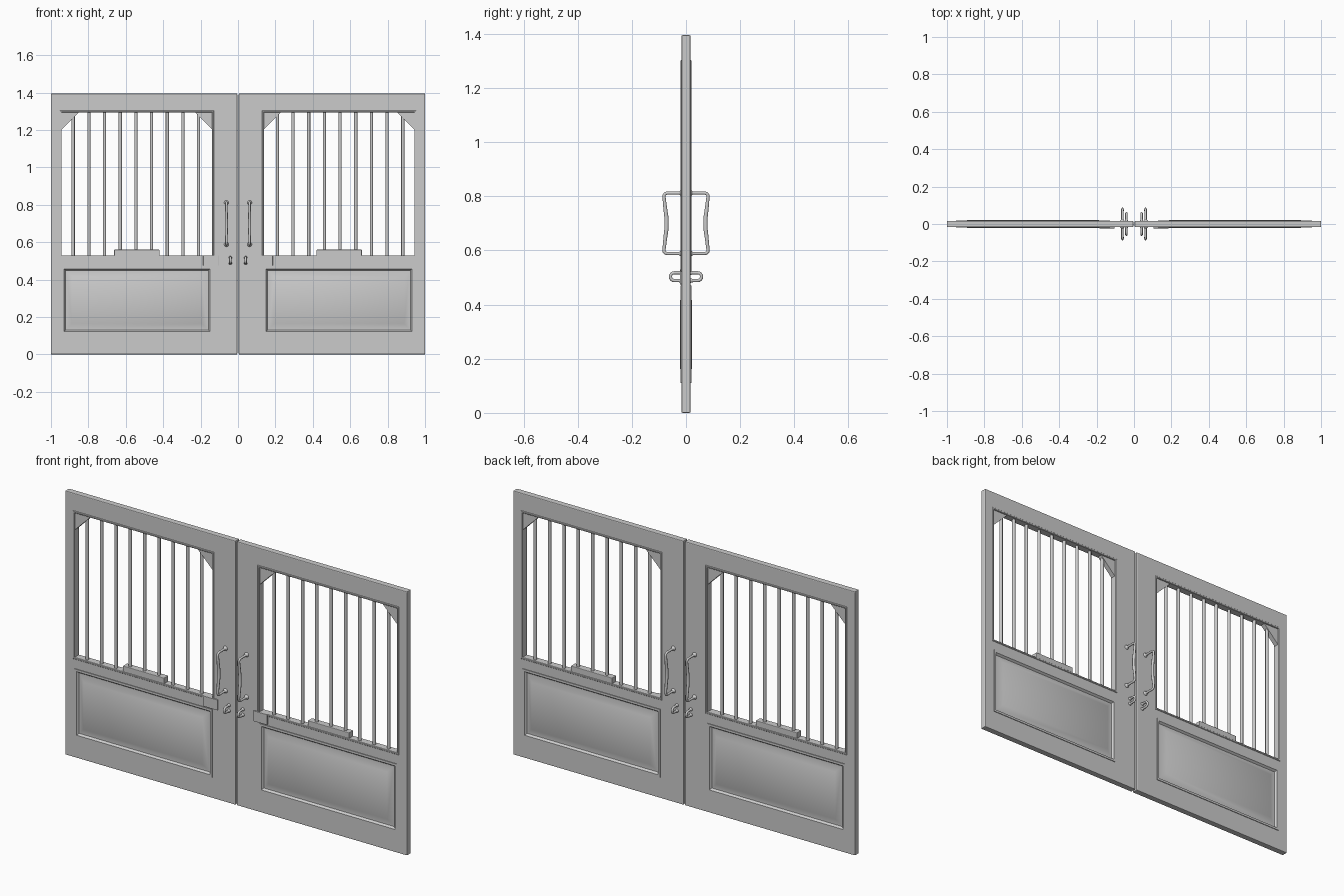
import bpy, math

if "Cube" in bpy.data.objects:
    bpy.data.objects.remove(bpy.data.objects["Cube"])


def mirror(ob, y=False):
    # everything is built as the left leaf, then mirrored about the world centre
    m = ob.modifiers.new("mirror", 'MIRROR')
    m.use_axis = (True, y, False)
    m.use_mirror_merge = False


def mesh_object(name, verts, faces):
    me = bpy.data.meshes.new(name)
    me.from_pydata(verts, [], faces)
    ob = bpy.data.objects.new(name, me)
    bpy.context.collection.objects.link(ob)
    return ob


def smooth(ob, angle=40):
    bpy.ops.object.select_all(action='DESELECT')
    bpy.context.view_layer.objects.active = ob
    ob.select_set(True)
    bpy.ops.object.shade_smooth_by_angle(angle=math.radians(angle))


def box(name, x0, x1, y0, y1, z0, z1, bevel=0.0):
    v = [(x, y, z) for x in (x0, x1) for y in (y0, y1) for z in (z0, z1)]
    f = [(0, 1, 3, 2), (4, 6, 7, 5), (0, 4, 5, 1), (2, 3, 7, 6), (0, 2, 6, 4), (1, 5, 7, 3)]
    ob = mesh_object(name, v, f)
    if bevel:
        b = ob.modifiers.new("bevel", 'BEVEL')
        b.width, b.segments = bevel, 2
    return ob


def rings(name, x0, x1, z0, z1, profile, cap):
    # nested rectangles: profile is (inset, height above the middle plane)
    v, f = [], []
    for d, h in profile:
        v += [(x0 + d, -h, z0 + d), (x1 - d, -h, z0 + d), (x1 - d, -h, z1 - d), (x0 + d, -h, z1 - d)]
    for r in range(len(profile) - 1):
        for i in range(4):
            j = (i + 1) % 4
            f.append((r * 4 + i, r * 4 + j, r * 4 + 4 + j, r * 4 + 4 + i))
    if cap:
        n = len(v) - 4
        f.append((n, n + 1, n + 2, n + 3))
    ob = mesh_object(name, v, f)
    mirror(ob, True)
    return ob


def tube(name, x, pts, radius):
    # pts: (y, z, radius factor)
    cu = bpy.data.curves.new(name, 'CURVE')
    cu.dimensions = '3D'
    cu.bevel_depth, cu.bevel_resolution, cu.use_fill_caps = radius, 3, True
    s = cu.splines.new('POLY')
    s.points.add(len(pts) - 1)
    for p, (y, z, r) in zip(s.points, pts):
        p.co, p.radius = (x, y, z, 1), r
    ob = bpy.data.objects.new(name, cu)
    bpy.context.collection.objects.link(ob)
    bpy.ops.object.select_all(action='DESELECT')
    bpy.context.view_layer.objects.active = ob
    ob.select_set(True)
    bpy.ops.object.convert(target='MESH')
    ob = bpy.context.object
    smooth(ob, 50)
    mirror(ob, True)


X0, X1 = -0.943, -0.138      # opening width
Z0, Z1 = 0.53, 1.293         # opening height
P0, P1 = 0.11, 0.47          # panel height

# leaf frame with two holes cut through
leaf = box("leaf_frame", -1, -0.004, -0.0165, 0.0165, 0, 1.395, 0.004)
cutters = [box("cut_window", X0 - 0.004, X1 + 0.004, -0.1, 0.1, Z0 - 0.004, Z1 + 0.004),
           box("cut_panel", X0 + 0.006, X1 - 0.006, -0.1, 0.1, P0 + 0.006, P1 - 0.006)]
for c in cutters:
    b = leaf.modifiers.new("cut", 'BOOLEAN')
    b.object, b.operation, b.solver = c, 'DIFFERENCE', 'EXACT'
mirror(leaf)
bpy.ops.object.select_all(action='DESELECT')
bpy.context.view_layer.objects.active = leaf
leaf.select_set(True)
bpy.ops.object.convert(target='MESH')
for c in cutters:
    bpy.data.objects.remove(c)

# moulding around the window
rings("window_moulding", X0, X1, Z0, Z1,
      [(-0.010, 0.012), (-0.010, 0.018), (-0.008, 0.020), (-0.002, 0.020), (0, 0.018), (0, 0)], False)

# raised panel with its moulding
panel = rings("raised_panel", X0, X1, P0, P1,
              [(0, 0.012), (0, 0.020), (0.012, 0.020), (0.020, 0.009), (0.028, 0.009), (0.055, 0.0225)], True)
smooth(panel, 35)

# upright bars
for i in range(9):
    x = -0.881 + i * 0.0838
    bpy.ops.mesh.primitive_cylinder_add(vertices=16, radius=0.0085, depth=Z1 - Z0 + 0.01,
                                        location=(x, 0, (Z0 + Z1) / 2))
    ob = bpy.context.object
    ob.name = "bar"
    bpy.ops.object.transform_apply(location=True)
    smooth(ob)
    mirror(ob)

# triangular corner brackets
for x, s in ((X0, 1), (X1, -1)):
    tri = [(x, Z1), (x + s * 0.09, Z1), (x, Z1 - 0.09)]
    v = [(a, y, z) for y in (-0.013, 0.013) for a, z in tri]
    f = [(0, 1, 2), (5, 4, 3), (0, 3, 4, 1), (1, 4, 5, 2), (2, 5, 3, 0)]
    if s < 0:
        f = [t[::-1] for t in f]
    mirror(mesh_object("corner_bracket", v, f))

# ledge block and front lock plate
mirror(box("ledge_block", -0.662, -0.42, -0.018, 0.018, Z0 - 0.003, 0.56, 0.003))
mirror(box("lock_plate", -0.186, -0.105, -0.023, -0.012, 0.475, 0.53, 0.001))

# waisted pull handle, front and back
half = [(-0.012, 0.112, 1.5), (-0.022, 0.112, 1.0), (-0.068, 0.112, 1.0), (-0.076, 0.110, 1.0),
        (-0.081, 0.104, 1.0), (-0.081, 0.095, 1.0), (-0.076, 0.05, 1.2), (-0.072, 0.02, 1.3)]
pull = [(y, 0.70 + z, r) for y, z, r in half] + [(y, 0.70 - z, r) for y, z, r in half[::-1]]
tube("pull_handle", -0.062, pull, 0.0062)

# small latch loop, front and back
arc = [(-0.043 - 0.0145 * math.sin(a), 0.503 + 0.0145 * math.cos(a), 1)
       for a in (math.pi * i / 8 for i in range(9))]
tube("latch_loop", -0.041, [(-0.012, 0.5175, 1)] + arc + [(-0.012, 0.4885, 1)], 0.0062)

# round mounting collars where the handles meet the leaf
for x, z, r in ((-0.062, 0.812, 0.013), (-0.062, 0.588, 0.013), (-0.041, 0.5175, 0.009), (-0.041, 0.4885, 0.009)):
    bpy.ops.mesh.primitive_cone_add(vertices=16, radius1=r, radius2=0.006, depth=0.010,
                                    location=(x, -0.0205, z), rotation=(math.pi / 2, 0, 0))
    ob = bpy.context.object
    ob.name = "handle_collar"
    bpy.ops.object.transform_apply(location=True, rotation=True)
    smooth(ob)
    mirror(ob, True)
